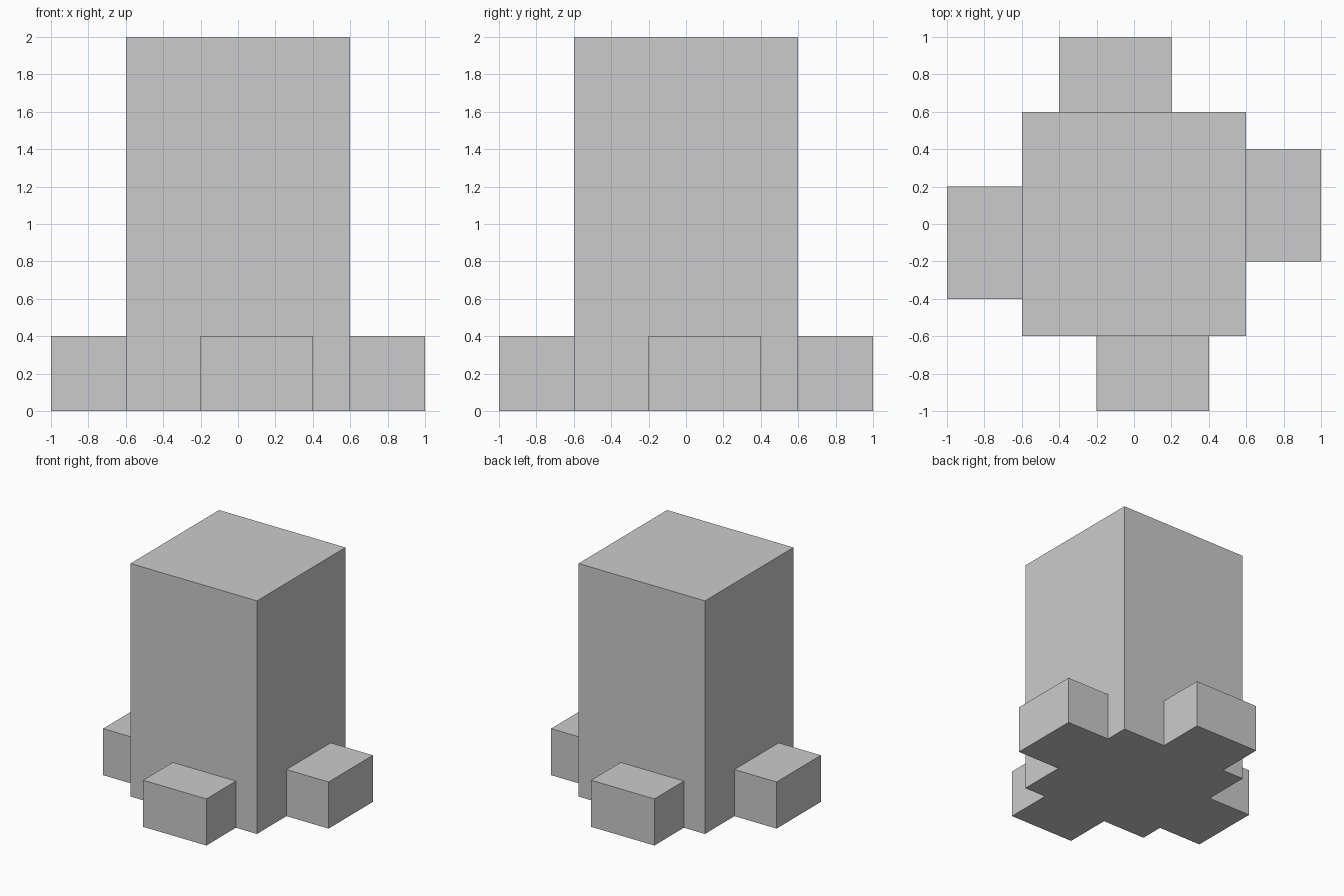
import bpy
import bmesh
from math import radians
from mathutils import Matrix, Vector

if "Cube" in bpy.data.objects:
    bpy.data.objects.remove(bpy.data.objects["Cube"])


def box(name, low, high, turn=0):
    """Box between two corners, turned about the z axis."""
    low, high = Vector(low), Vector(high)
    bm = bmesh.new()
    bmesh.ops.create_cube(bm, size=1, matrix=(
        Matrix.Rotation(radians(turn), 4, 'Z')
        @ Matrix.Translation((low + high) / 2)
        @ Matrix.Diagonal((*(high - low), 1))))
    mesh = bpy.data.meshes.new(name)
    bm.to_mesh(mesh)
    bm.free()
    obj = bpy.data.objects.new(name, mesh)
    bpy.context.collection.objects.link(obj)
    return obj


# Tall central block
box("tower", (-0.6, -0.6, 0), (0.6, 0.6, 2))

# Four off-centre feet arranged like a pinwheel
for i, side in enumerate(("front", "right", "back", "left")):
    box(side + "_foot", (-0.2, -1, 0), (0.4, -0.6, 0.4), 90 * i)
